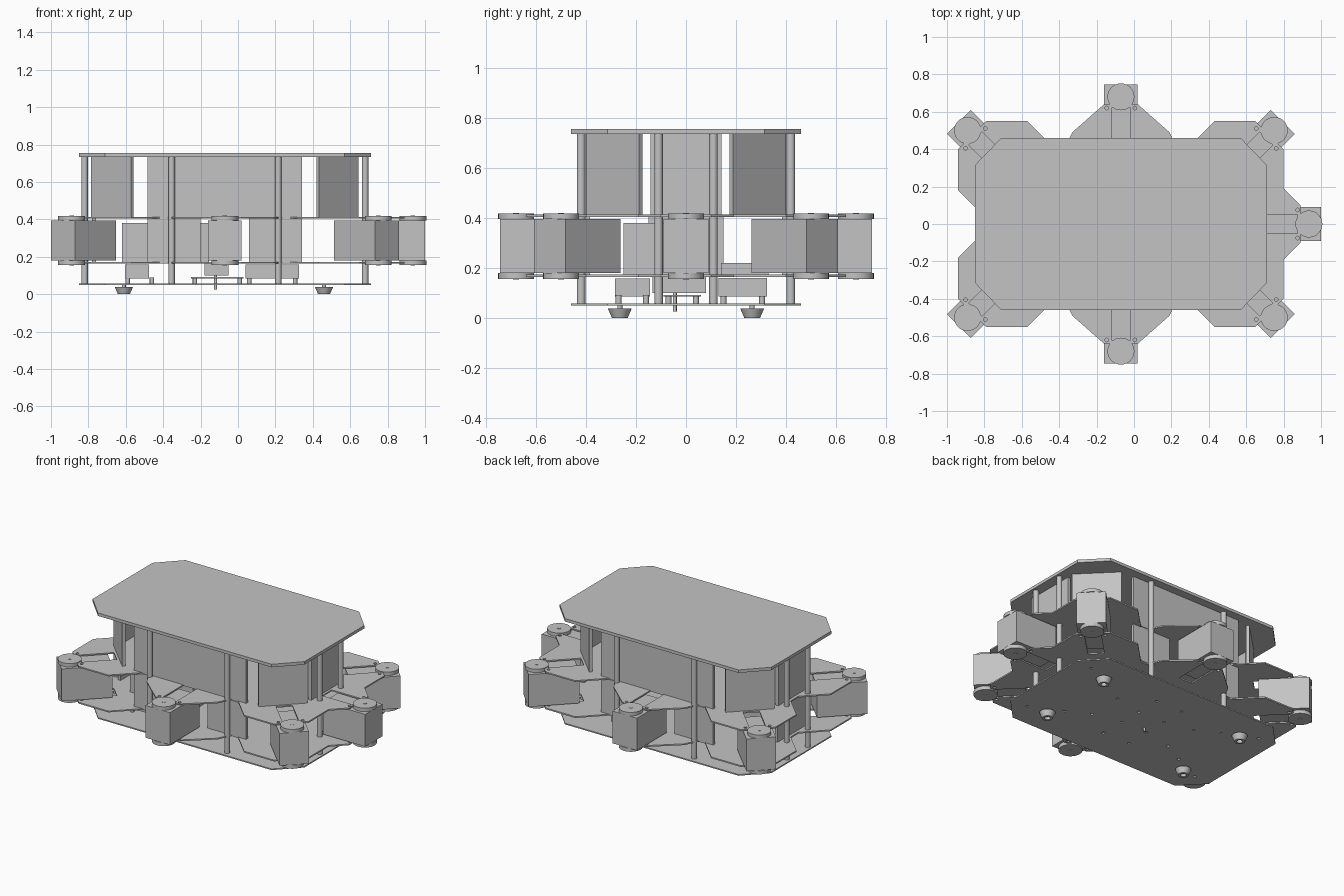
import bpy, bmesh
from math import radians, cos, sin
from mathutils import Matrix, Vector

cube = bpy.data.objects.get("Cube")
if cube:
    bpy.data.objects.remove(cube, do_unlink=True)

grey = bpy.data.materials.new("plain_grey")
grey.use_nodes = True
grey.diffuse_color = (0.55, 0.55, 0.55, 1)
grey.node_tree.nodes["Principled BSDF"].inputs["Base Color"].default_value = (0.55, 0.55, 0.55, 1)

CX = -0.07  # body centre along x


def finish(name, bm, smooth=False):
    bmesh.ops.recalc_face_normals(bm, faces=bm.faces)
    mesh = bpy.data.meshes.new(name)
    bm.to_mesh(mesh)
    bm.free()
    mesh.materials.append(grey)
    ob = bpy.data.objects.new(name, mesh)
    bpy.context.collection.objects.link(ob)
    bpy.ops.object.select_all(action='DESELECT')
    ob.select_set(True)
    bpy.context.view_layer.objects.active = ob
    if smooth:
        bpy.ops.object.shade_smooth_by_angle(angle=radians(35))
    return ob


def add_box(bm, lo, hi, origin=(0, 0), angle=0):
    lo, hi = Vector(lo), Vector(hi)
    mat = (Matrix.Translation((*origin, 0)) @ Matrix.Rotation(radians(angle), 4, 'Z')
           @ Matrix.Translation((lo + hi) / 2) @ Matrix.Diagonal((*(hi - lo), 1)))
    bmesh.ops.create_cube(bm, size=1, matrix=mat)


def add_cyl(bm, x, y, z0, z1, r0, r1=None, seg=32):
    bmesh.ops.create_cone(bm, cap_ends=True, segments=seg, radius1=r0,
                          radius2=r0 if r1 is None else r1, depth=z1 - z0,
                          matrix=Matrix.Translation((x, y, (z0 + z1) / 2)))


def box(name, lo, hi, origin=(0, 0), angle=0):
    bm = bmesh.new()
    add_box(bm, lo, hi, origin, angle)
    return finish(name, bm)


def cyl(name, *args, **kw):
    bm = bmesh.new()
    add_cyl(bm, *args, **kw)
    return finish(name, bm, True)


def plate(name, outline, z0, z1):
    bm = bmesh.new()
    face = bm.faces.new([bm.verts.new((x, y, z0)) for x, y in outline])
    ext = bmesh.ops.extrude_face_region(bm, geom=[face])
    verts = [v for v in ext["geom"] if isinstance(v, bmesh.types.BMVert)]
    bmesh.ops.translate(bm, verts=verts, vec=(0, 0, z1 - z0))
    return finish(name, bm)


def cut(target, bm):
    cutter = finish("cutter", bm)
    cutter.hide_render = True
    mod = target.modifiers.new("cut", 'BOOLEAN')
    mod.object = cutter
    mod.solver = 'EXACT'
    bpy.context.view_layer.objects.active = target
    bpy.ops.object.modifier_apply(modifier=mod.name)
    bpy.data.objects.remove(cutter, do_unlink=True)


# Motor stations: disc centre and outward heading
stations = {"front": (CX, -0.68, -90), "back": (CX, 0.68, 90), "left": (0.935, 0, 0),
            "front_left": (0.75, -0.5, -45), "back_left": (0.75, 0.5, 45),
            "front_right": (-0.89, -0.5, -135), "back_right": (-0.89, 0.5, 135)}

# Chamfered top and bottom plates
octagon = [(CX + sx * a, sy * b) for sx, sy, pts in (
    (1, 1, ((0.78, 0.315), (0.64, 0.46))), (-1, 1, ((0.64, 0.46), (0.78, 0.315))),
    (-1, -1, ((0.78, 0.315), (0.64, 0.46))), (1, -1, ((0.64, 0.46), (0.78, 0.315))))
    for a, b in pts]
plate("top_plate", octagon, 0.735, 0.755)
bottom = plate("bottom_plate", octagon, 0.05, 0.058)
holes = bmesh.new()
for sx in (-1, 1):
    for sy in (-1, 1):
        for dx, dy in ((0.1, 0.08), (0.1, 0.25), (0.3, 0.12), (0.45, 0.2), (0.66, 0.3)):
            add_cyl(holes, CX + sx * dx, sy * dy, 0, 0.1, 0.01, seg=12)
cut(bottom, holes)

# Middle plates with motor tabs, half outline mirrored front to back
side = [(0.87, 0.4), (0.72, 0.55), (0.5, 0.55), (0.35, 0.4), (0.305, 0.4), (0.26, 0.49), (0.09, 0.64)]
half = [(0.89, 0.1), (0.8, 0.19)] + [(CX + x, y) for x, y in side]
half += [(CX - x, y) for x, y in reversed(side)] + [(-0.94, 0.18), (-0.8, 0.04)]
outline = half + [(x, -y) for x, y in reversed(half)]
for name, z in (("lower_deck", 0.164), ("upper_deck", 0.404)):
    deck = plate(name, outline, z, z + 0.009)
    slots = bmesh.new()
    for x, y, a in stations.values():
        add_box(slots, (-0.28, -0.05, z - 0.1), (-0.06, 0.05, z + 0.1), (x, y), a)
        c, s = cos(radians(a)), sin(radians(a))
        for t in (-0.075, 0.075):
            add_cyl(slots, x - 0.06 * c - t * s, y - 0.06 * s + t * c, z - 0.1, z + 0.1, 0.01, seg=12)
    cut(deck, slots)

# Motors with a round horn above and below
for name, (x, y, a) in stations.items():
    box(name + "_motor", (-0.245, -0.09, 0.18), (0.065, 0.09, 0.395), (x, y), a)
    cyl(name + "_upper_horn", x, y, 0.395, 0.418, 0.072)
    cyl(name + "_lower_horn", x, y, 0.156, 0.18, 0.072)
    cyl(name + "_horn_screw", x, y, 0.154, 0.42, 0.012, seg=16)

# Posts joining all the plates
for i, (dx, dy) in enumerate(((0.285, 0.42), (0.75, 0.11))):
    for sx in (-1, 1):
        for sy in (-1, 1):
            cyl("post", CX + sx * dx, sy * dy, 0.055, 0.74, 0.017, seg=20)

# Wall panels around the upper and lower bays
for s in (-1, 1):
    y = s * 0.395
    box("long_wall", (-0.483, y - 0.01, 0.412), (0.343, y + 0.01, 0.736))
    x = CX + s * 0.7
    box("end_wall", (x - 0.01, -0.143, 0.412), (x + 0.01, 0.143, 0.736))
    for lo, hi in ((-0.483, -0.2), (0.06, 0.343)):
        box("lower_long_wall", (lo, y - 0.01, 0.172), (hi, y + 0.01, 0.405))
    for sy in (-1, 1):
        box("corner_wall", (-0.01, -0.15, 0.412), (0.01, 0.15, 0.736),
            (CX + s * 0.602, sy * 0.287), s * sy * 45)
box("lower_end_wall", (-0.78, -0.15, 0.172), (-0.76, 0.15, 0.405))

# Battery and electronics
box("battery", (-0.62, -0.25, 0.173), (-0.155, 0.0, 0.38))
box("controller", (0.06, 0.14, 0.173), (0.3, 0.33, 0.22))
box("small_module", (-0.605, -0.285, 0.085), (-0.475, -0.145, 0.158))
box("large_module", (0.04, 0.13, 0.085), (0.325, 0.325, 0.16))
box("sensor", (-0.18, -0.135, 0.1), (-0.05, 0.08, 0.164))
box("circuit_board", (-0.25, -0.09, 0.085), (0.03, 0.06, 0.092))
for x0, x1, y0, y1 in ((-0.59, -0.46, -0.27, -0.16), (0.06, 0.305, 0.15, 0.305), (-0.23, 0.01, -0.07, 0.04)):
    for x in (x0, x1):
        for y in (y0, y1):
            cyl("standoff", x, y, 0.055, 0.09, 0.012, seg=12)
cyl("center_pin", -0.12, -0.045, 0.025, 0.1, 0.008, seg=12)

# Tapered feet with a recessed screw
for x in (-0.61, 0.46):
    for y in (-0.265, 0.265):
        foot = cyl("foot", x, y, 0, 0.038, 0.032, 0.048)
        recess = bmesh.new()
        add_cyl(recess, x, y, -0.02, 0.02, 0.018, seg=20)
        cut(foot, recess)
        cyl("foot_screw", x, y, 0.015, 0.056, 0.01, seg=12)
